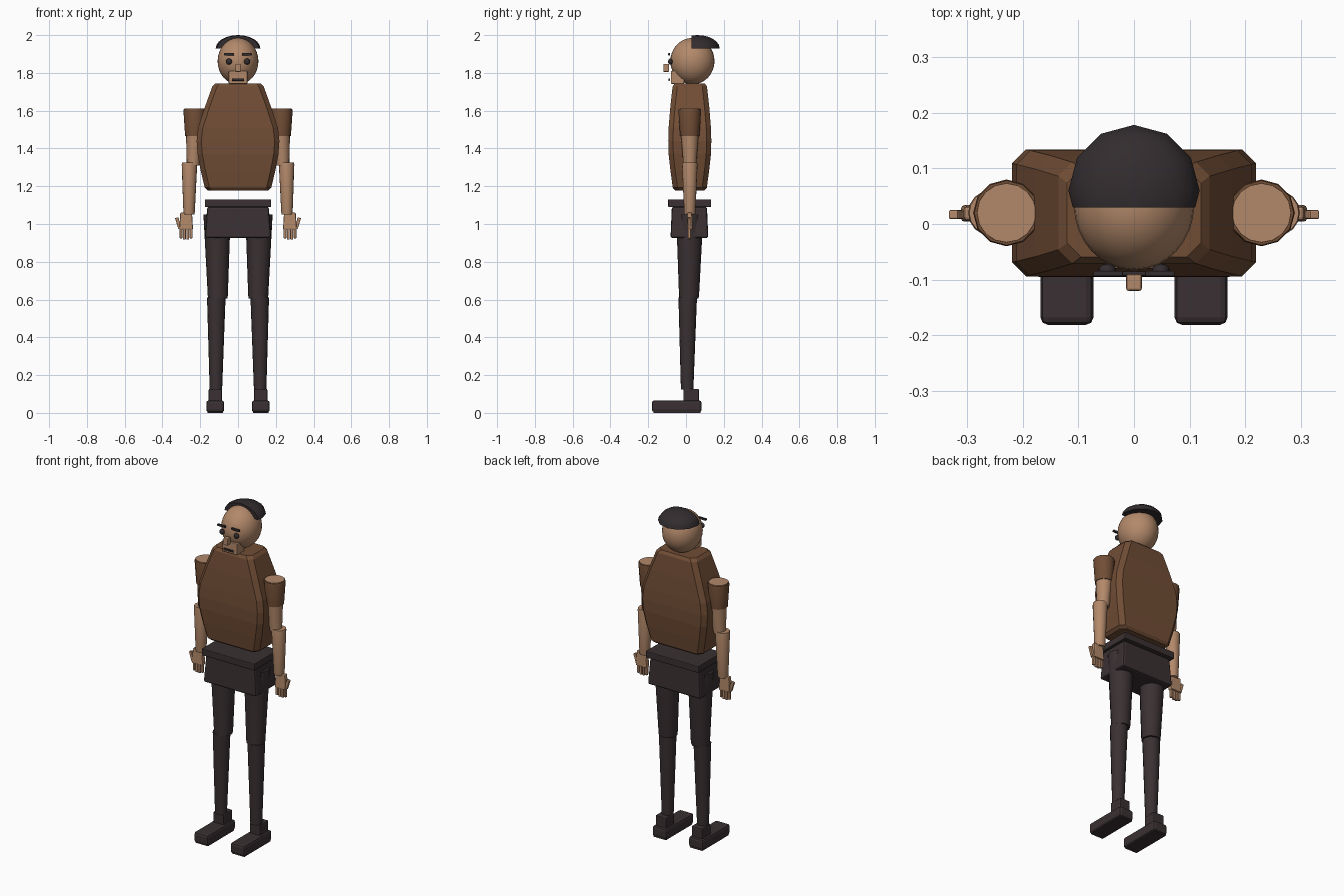
import bpy, bmesh, math
from mathutils import Matrix, Vector

if "Cube" in bpy.data.objects:
    bpy.data.objects.remove(bpy.data.objects["Cube"])


def material(name, rgb):
    m = bpy.data.materials.new(name)
    m.diffuse_color = (*rgb, 1)
    m.use_nodes = True
    m.node_tree.nodes["Principled BSDF"].inputs["Base Color"].default_value = m.diffuse_color
    return m


SKIN = material("skin", (0.45, 0.25, 0.145))
BROWN = material("brown_leather", (0.165, 0.075, 0.036))
DARK = material("dark_cloth", (0.042, 0.030, 0.032))
HAIR = material("black_hair", (0.032, 0.025, 0.028))
CY = 0.02  # depth of the body axis


def finish(name, bm, mat, smooth=None, bevel=0):
    if bevel:
        bmesh.ops.bevel(bm, geom=bm.edges[:], offset=bevel, segments=2,
                        profile=0.5, affect='EDGES')
    bmesh.ops.recalc_face_normals(bm, faces=bm.faces[:])
    me = bpy.data.meshes.new(name)
    bm.to_mesh(me)
    bm.free()
    me.materials.append(mat)
    ob = bpy.data.objects.new(name, me)
    bpy.context.collection.objects.link(ob)
    if smooth:
        bpy.ops.object.select_all(action='DESELECT')
        ob.select_set(True)
        bpy.context.view_layer.objects.active = ob
        bpy.ops.object.shade_smooth_by_angle(angle=math.radians(smooth))
    return ob


def box(name, x, y, z, mat, bevel=0, top=1):
    """Box from (min, max) ranges; top scales the upper face."""
    bm = bmesh.new()
    bmesh.ops.create_cube(bm, size=1)
    for v in bm.verts:
        s = top if v.co.z > 0 else 1
        v.co = Vector((sum(x) / 2 + v.co.x * s * (x[1] - x[0]),
                       sum(y) / 2 + v.co.y * s * (y[1] - y[0]),
                       sum(z) / 2 + v.co.z * (z[1] - z[0])))
    return finish(name, bm, mat, None, bevel)


def loft(name, rings, mat, smooth=None):
    """Skin closed rings of equal length and cap both ends."""
    bm = bmesh.new()
    loops = [[bm.verts.new(p) for p in r] for r in rings]
    n = len(loops[0])
    for a, b in zip(loops, loops[1:]):
        for i in range(n):
            j = (i + 1) % n
            bm.faces.new((a[i], a[j], b[j], b[i]))
    bm.faces.new(loops[0][::-1])
    bm.faces.new(loops[-1])
    return finish(name, bm, mat, smooth)


def limb(name, sections, mat, n=16):
    """Tapered limb through (x, y, z, radius) sections."""
    return loft(name, [[(x + r * math.cos(2 * math.pi * i / n),
                         y + r * math.sin(2 * math.pi * i / n), z)
                        for i in range(n)] for x, y, z, r in sections], mat, 40)


def ball(name, centre, radii, mat, u=32, v=16):
    bm = bmesh.new()
    bmesh.ops.create_uvsphere(bm, u_segments=u, v_segments=v, radius=1)
    bm.transform(Matrix.Translation(centre) @ Matrix.Diagonal((*radii, 1)))
    return finish(name, bm, mat, 60)


# Barrel-shaped torso with chamfered corners
def torso_ring(z, hx, hy, c=0.025):
    quarter = [(hx, hy - c), (hx - c, hy)]
    pts = quarter + [(-x, y) for x, y in quarter[::-1]]
    pts += [(-x, -y) for x, y in pts]
    return [(x, CY + y, z) for x, y in pts]


TORSO = [(1.178, 0.160, 0.078), (1.192, 0.176, 0.090), (1.28, 0.197, 0.102),
         (1.37, 0.214, 0.112), (1.44, 0.219, 0.114), (1.51, 0.211, 0.112),
         (1.62, 0.175, 0.103), (1.728, 0.136, 0.091), (1.745, 0.120, 0.079)]
loft("torso", [torso_ring(*t) for t in TORSO], BROWN)

# Belt and hips
box("belt", (-0.175, 0.175), (-0.095, 0.133), (1.09, 1.13), DARK, 0.004)
box("hips", (-0.175, 0.175), (-0.082, 0.118), (0.925, 1.092), DARK, 0.012, 0.93)

# Head and hair
ball("head", (0, 0.034, 1.862), (0.108, 0.117, 0.123), SKIN)
bm = bmesh.new()
bmesh.ops.create_uvsphere(bm, u_segments=12, v_segments=12, radius=1)
bm.transform(Matrix.Translation((0, 0.06, 1.93)) @ Matrix.Diagonal((0.118, 0.118, 0.07, 1)))
for co, no in (((0, 0, 1.93), (0, 0, -1)), ((0, 0.03, 0), (0, -1, 0))):
    bmesh.ops.bisect_plane(bm, geom=bm.verts[:] + bm.edges[:] + bm.faces[:], dist=1e-5,
                           plane_co=co, plane_no=no, clear_outer=True)
    bmesh.ops.holes_fill(bm, edges=[e for e in bm.edges if e.is_boundary])
finish("hair", bm, HAIR, 35)

# Face
box("nose", (-0.014, 0.014), (-0.12, -0.09), (1.805, 1.847), SKIN, 0.004)
box("jaw", (-0.05, 0.05), (-0.08, -0.01), (1.742, 1.81), SKIN, 0.004)
box("mouth", (-0.032, 0.032), (-0.093, -0.085), (1.758, 1.77), HAIR, 0.002)

for s, side in ((-1, "left"), (1, "right")):
    def span(a, b):
        return (a, b) if s > 0 else (-b, -a)

    ball(side + "_eye", (s * 0.048, -0.083, 1.86), (0.016, 0.012, 0.016), HAIR, 12, 8)
    box(side + "_eyebrow", span(0.02, 0.073), (-0.094, -0.084), (1.892, 1.905), HAIR, 0.002)

    # Arm
    limb(side + "_sleeve", [(s * 0.229, CY, 1.465, 0.051), (s * 0.229, CY, 1.60, 0.060),
                            (s * 0.229, CY, 1.608, 0.058)], BROWN, 12)
    limb(side + "_upper_arm", [(s * 0.237, CY, 1.31, 0.034), (s * 0.229, CY, 1.465, 0.046),
                               (s * 0.229, CY, 1.595, 0.054), (s * 0.229, CY, 1.611, 0.053)], SKIN)
    limb(side + "_forearm", [(s * 0.259, CY, 1.05, 0.028), (s * 0.259, CY, 1.06, 0.030),
                             (s * 0.257, CY, 1.315, 0.041), (s * 0.257, CY, 1.325, 0.039)], SKIN)

    # Hand
    box(side + "_palm", span(0.238, 0.311), (0.004, 0.034), (0.97, 1.06), SKIN, 0.006, 0.85)
    for i in range(4):
        x = 0.241 + i * 0.0178
        box(f"{side}_finger_{i + 1}", span(x, x + 0.0145), (0.011, 0.026),
            (0.918 if i in (1, 2) else 0.924, 0.98), SKIN, 0.003)
    thumb = box(side + "_thumb", (-0.009, 0.009), (-0.008, 0.008), (-0.03, 0.03), SKIN, 0.003)
    thumb.location = (s * 0.316, 0.017, 1.005)
    thumb.rotation_euler = (0, s * 0.3, 0)

    # Leg
    limb(side + "_thigh", [(s * 0.108, 0.014, 0.605, 0.052), (s * 0.107, 0.016, 0.62, 0.053),
                           (s * 0.111, CY, 1.05, 0.072)], DARK)
    limb(side + "_shin", [(s * 0.117, 0.006, 0.125, 0.033), (s * 0.115, 0.009, 0.61, 0.049)], DARK)
    box(side + "_ankle", span(0.085, 0.155), (-0.014, 0.069), (0.055, 0.127), DARK, 0.006)
    box(side + "_shoe", span(0.073, 0.168), (-0.181, 0.083), (0.004, 0.066), DARK, 0.013)
    box(side + "_sole", span(0.079, 0.162), (-0.172, 0.077), (0.0, 0.008), DARK)
